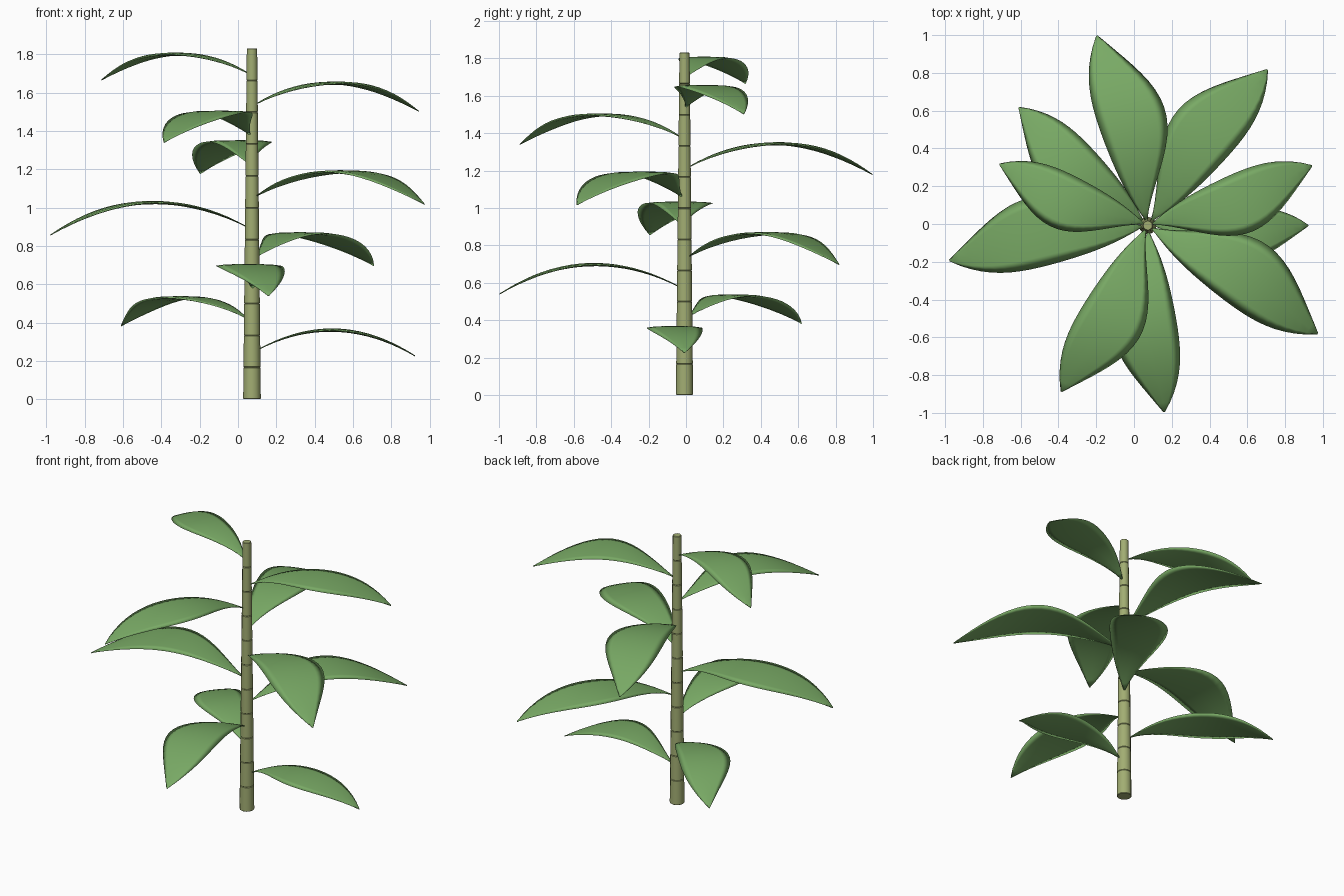
import bpy, bmesh, math
from mathutils import Vector, Matrix

cube = bpy.data.objects.get("Cube")
if cube:
    bpy.data.objects.remove(cube, do_unlink=True)


def material(name, color):
    m = bpy.data.materials.new(name)
    m.use_nodes = True
    m.diffuse_color = color
    m.node_tree.nodes["Principled BSDF"].inputs["Base Color"].default_value = color
    return m


LEAF = material("leaf green", (0.19, 0.40, 0.13, 1))
STEM = material("stem olive", (0.36, 0.42, 0.17, 1))
AXIS = Vector((0.073, -0.008, 0))
STEM_TOP, SEGMENTS = 1.83, 11


def finish(bm, name, mat):
    bmesh.ops.recalc_face_normals(bm, faces=bm.faces)
    mesh = bpy.data.meshes.new(name)
    bm.to_mesh(mesh)
    bm.free()
    mesh.materials.append(mat)
    obj = bpy.data.objects.new(name, mesh)
    bpy.context.collection.objects.link(obj)


def stem_radius(z):
    return 0.046 - 0.019 * z / STEM_TOP


# Stem: stacked tapered segments with chamfered ends that form the joint grooves
def stem_segment(i):
    h = STEM_TOP / SEGMENTS
    z = i * h
    bm = bmesh.new()
    bmesh.ops.create_cone(bm, cap_ends=True, segments=12,
                          radius1=stem_radius(z), radius2=stem_radius(z + h), depth=h,
                          matrix=Matrix.Translation(AXIS + Vector((0, 0, z + h / 2))))
    rims = [e for e in bm.edges if any(len(f.verts) > 4 for f in e.link_faces)]
    bmesh.ops.bevel(bm, geom=rims, offset=0.003, segments=1, affect='EDGES')
    for f in bm.faces:
        f.smooth = abs(f.normal.z) < 0.3
    for e in bm.edges:
        e.smooth = all(f.smooth for f in e.link_faces)
    finish(bm, f"stem_segment_{i + 1}", STEM)


# Leaf: thin lens cross-sections swept along an arched spine, swaying to alternate sides
def leaf(i, steps=20, around=8):
    length = 0.85 + 0.22 * math.sin(math.pi * i / 9)
    base_z = 0.26 + 0.16 * i
    start = stem_radius(base_z) - 0.008
    side = 1 if i % 2 else -1
    turn = Matrix.Rotation(math.radians(137.5 * i), 4, 'Z')
    place = Matrix.Translation(AXIS + Vector((0, 0, base_z))) @ turn
    bm = bmesh.new()
    rings = []
    for s in range(steps + 1):
        t = s / steps
        swell = max(math.sin(math.pi * t ** 1.15), 0)
        sway = side * 0.064 * length * math.sin(math.pi * t) ** 2
        half = length * (0.17 * swell ** 0.95 + 0.004)
        thick = 0.003 + 0.006 * swell
        ring = []
        for k in range(around):
            a = math.tau * k / around
            x = start + (length - start) * t
            y = sway + half * math.cos(a)
            z = length * (0.51 * t - 0.55 * t * t) + thick * math.sin(a)
            ring.append(bm.verts.new(place @ Vector((x, y, z))))
        rings.append(ring)
    for a, b in zip(rings, rings[1:]):
        for k in range(around):
            n = (k + 1) % around
            bm.faces.new((a[k], a[n], b[n], b[k]))
    bm.faces.new(rings[0])
    bm.faces.new(rings[-1])
    for f in bm.faces:
        f.smooth = True
    finish(bm, f"leaf_{i + 1}", LEAF)


for i in range(SEGMENTS):
    stem_segment(i)
for i in range(10):
    leaf(i)
